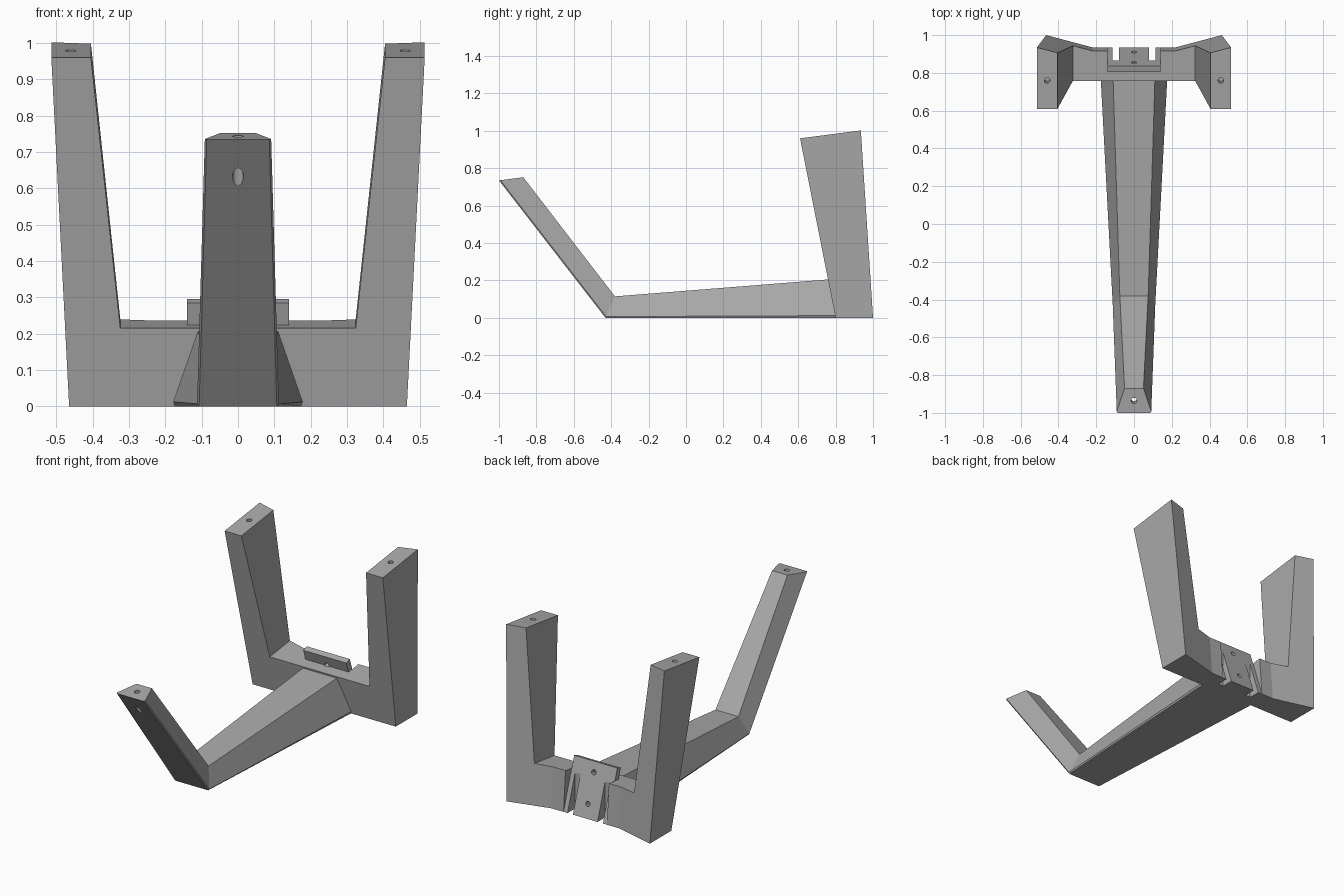
import bpy, bmesh
from mathutils import Vector

cube = bpy.data.objects.get("Cube")
if cube:
    bpy.data.objects.remove(cube, do_unlink=True)

grey = bpy.data.materials.new("matte grey")
grey.use_nodes = True
grey.diffuse_color = (0.4, 0.4, 0.4, 1)
grey.node_tree.nodes["Principled BSDF"].inputs["Base Color"].default_value = (0.4, 0.4, 0.4, 1)


def make(name, verts, faces):
    bm = bmesh.new()
    vs = [bm.verts.new(v) for v in verts]
    for f in faces:
        bm.faces.new([vs[i] for i in f])
    bmesh.ops.recalc_face_normals(bm, faces=bm.faces)
    mesh = bpy.data.meshes.new(name)
    bm.to_mesh(mesh)
    bm.free()
    mesh.materials.append(grey)
    obj = bpy.data.objects.new(name, mesh)
    bpy.context.collection.objects.link(obj)
    return obj


def loft(name, rings):
    """Skin a list of equal-sized closed rings and cap both ends."""
    n = len(rings[0])
    faces = [tuple(range(n)), tuple(range((len(rings) - 1) * n, len(rings) * n))]
    for r in range(len(rings) - 1):
        for i in range(n):
            a, b = r * n + i, r * n + (i + 1) % n
            faces.append((a, b, b + n, a + n))
    return make(name, [v for ring in rings for v in ring], faces)


def prism(name, yz, x0, x1):
    return loft(name, [[(x, y, z) for y, z in yz] for x in (x0, x1)])


def apply(obj, mod):
    bpy.context.view_layer.objects.active = obj
    bpy.ops.object.modifier_apply(modifier=mod.name)


def combine(obj, other, operation="DIFFERENCE"):
    mod = obj.modifiers.new("bool", "BOOLEAN")
    mod.operation, mod.object, mod.solver = operation, other, "EXACT"
    apply(obj, mod)
    bpy.data.objects.remove(other, do_unlink=True)


def drill(obj, point, axis, depth, radius=0.015):
    """Cut a round hole that starts just outside point and runs along axis."""
    bpy.ops.mesh.primitive_cylinder_add(vertices=20, radius=radius, depth=depth + 0.03)
    bit = bpy.context.object
    axis = Vector(axis).normalized()
    bit.location = Vector(point) + axis * (depth - 0.03) / 2
    bit.rotation_mode = "QUATERNION"
    bit.rotation_quaternion = axis.to_track_quat("Z", "Y")
    bit.data.materials.append(grey)
    bpy.context.view_layer.update()
    combine(obj, bit)


# Rear frame: half of a U profile, leaning front and back, then mirrored
SLOPE = 0.13
half = [(0, 0), (0.22, 0), (0.465, 0), (0.514, 0.96),
        (0.405, 0.96), (0.324, 0.215), (0.22, 0.215), (0, 0.215)]
front, back = [], []
for x, z in half:
    yf = 0.8 - 0.198 * z
    y0 = 1 - 0.265 * (0.465 - max(x, 0.22))
    zb = (z + SLOPE * (y0 - yf)) / (1 + SLOPE * 0.078) if z else 0
    front.append((x, yf, z))
    back.append((x, y0 - 0.078 * zb, zb))
quads = [(0, 1, 6, 7), (1, 2, 5, 6), (2, 3, 4, 5)]
faces = quads + [tuple(i + 8 for i in q) for q in quads]
faces += [(i, i + 1, i + 9, i + 8) for i in range(7)]
frame = make("rear_frame", front + back, faces)
mirror = frame.modifiers.new("mirror", "MIRROR")
mirror.use_clip = True
apply(frame, mirror)

# Raised mounting tab in the middle of the crossbar
tab = prism("mounting_tab", [(0.805, 0.285), (0.865, 0.305), (0.9, 0.18), (0.84, 0.18)], -0.14, 0.14)
combine(frame, tab, "UNION")


# Sloped pocket behind the tab, with a vertical slot on each side
def lean(z):
    return 0.935 - 0.33 * z


pocket = [(lean(-0.05), -0.05), (lean(0.4), 0.4), (1.1, 0.4), (1.1, -0.05)]
combine(frame, prism("pocket_cutter", pocket, -0.141, 0.141))
slot = [(0.865, -0.05), (0.865, 0.4), (1.1, 0.4), (1.1, -0.05)]
for side in (-1, 1):
    combine(frame, prism("slot_cutter", slot, side * 0.08, side * 0.115))

# Screw holes in the pocket and in the arm tops
for z in (0.075, 0.24):
    drill(frame, (0, lean(z), z), (0, -1, -0.33), 0.04, 0.014)
for side in (-1, 1):
    drill(frame, (side * 0.46, 0.76, 0.98), (0, SLOPE, -1), 0.08)


# Front leg: trapezoid beam that bends upward at the knee
def section(low, high):
    (wl, yl, zl), (wh, yh, zh) = low, high
    t = 0.06
    wm, ym, zm = wl + (wh - wl) * t, yl + (yh - yl) * t, zl + (zh - zl) * t
    right = [(wl - 0.008, yl, zl), (wm, ym, zm), (wh, yh, zh)]
    return right + [(-x, y, z) for x, y, z in reversed(right)]


leg = loft("front_leg", [
    section((0.183, 0.82, 0), (0.111, 0.78, 0.207)),
    section((0.115, -0.43, 0), (0.075, -0.38, 0.115)),
    section((0.094, -1.0, 0.735), (0.05, -0.87, 0.752))])
drill(leg, (0, -0.935, 0.744), (0, SLOPE, -1), 0.25)
